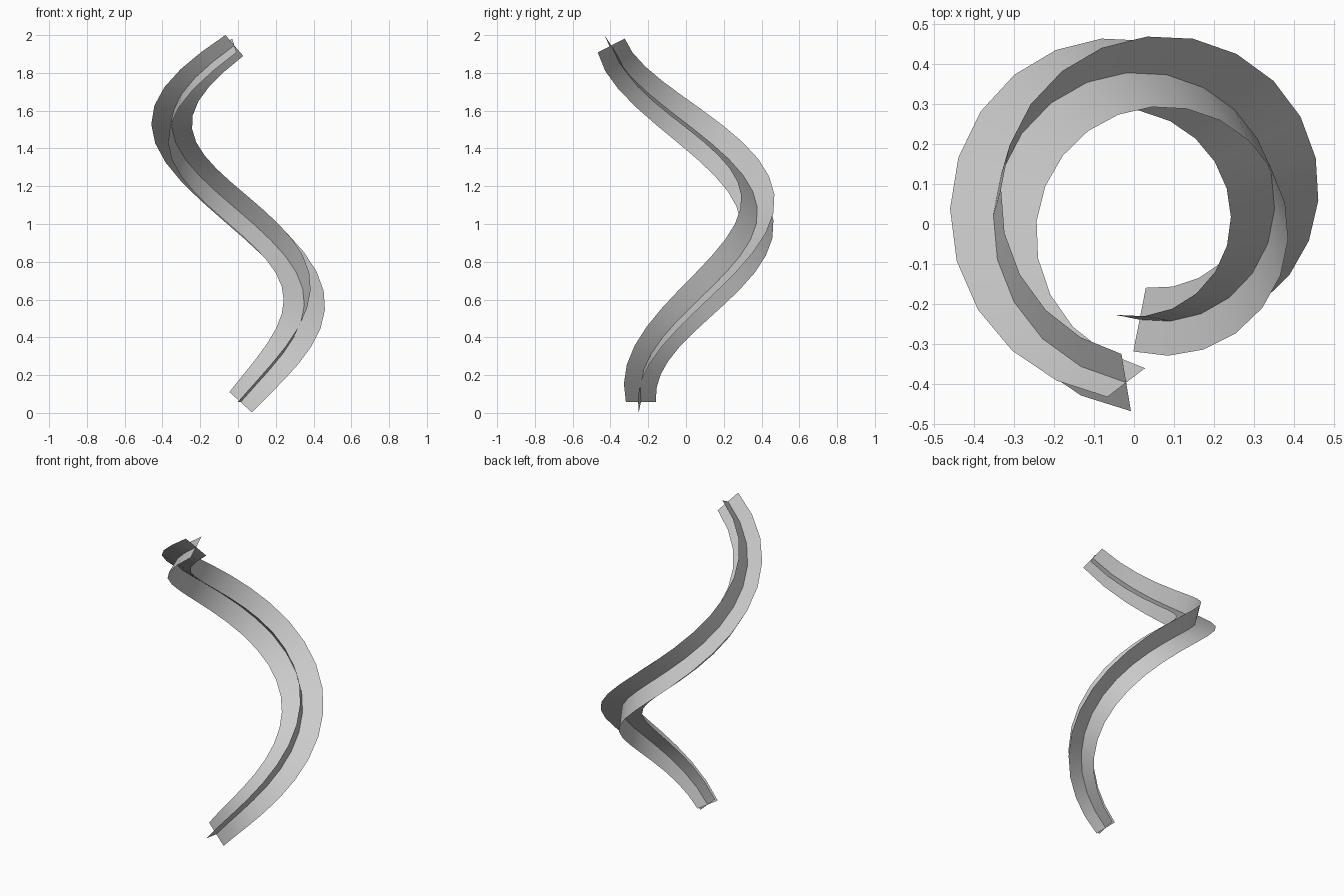
import bpy
from math import sin, cos, pi, radians
from mathutils import Vector

if "Cube" in bpy.data.objects:
    bpy.data.objects.remove(bpy.data.objects["Cube"])

SEGMENTS = 22
A0, A1 = radians(-95.6), radians(262)


def spine(t):
    """Widening helix, a little under one turn."""
    a = A0 + (A1 - A0) * t
    r = 0.2675 + 0.16 * t
    return Vector((0.04 + r * cos(a), 0.0275 + r * sin(a), 0.057 + 1.888 * t))


def tangent(t):
    return (spine(t + 1e-4) - spine(t - 1e-4)).normalized()


def frames():
    """Twist-free frames along the spine, first one level with the ground."""
    steps = 20
    tan = tangent(0)
    side = Vector((0, 0, 1)).cross(tan).normalized()
    out = []
    for i in range(SEGMENTS * steps + 1):
        t = i / (SEGMENTS * steps)
        new = tangent(t)
        side = tan.rotation_difference(new) @ side
        side = (side - new * side.dot(new)).normalized()
        tan = new
        if i % steps == 0:
            out.append((t, side.copy(), new.cross(side)))
    return out


def ribbon(name, axis):
    """Flat strip along the spine, widest at the middle."""
    verts, faces = [], []
    for i, frame in enumerate(frames()):
        t = frame[0]
        half = 0.081 + 0.044 * sin(pi * t)
        for s in (-1, 0, 1):
            verts.append(spine(t) + frame[axis] * half * s)
        if i:
            for k in (0, 1):
                b = 3 * i + k
                faces.append((b - 3, b - 2, b + 1, b))
    mesh = bpy.data.meshes.new(name)
    mesh.from_pydata(verts, [], faces)
    mesh.shade_smooth()
    obj = bpy.data.objects.new(name, mesh)
    bpy.context.collection.objects.link(obj)


# Two crossed ribbons make the X-shaped section
ribbon("spiral_ribbon_level", 1)
ribbon("spiral_ribbon_upright", 2)
